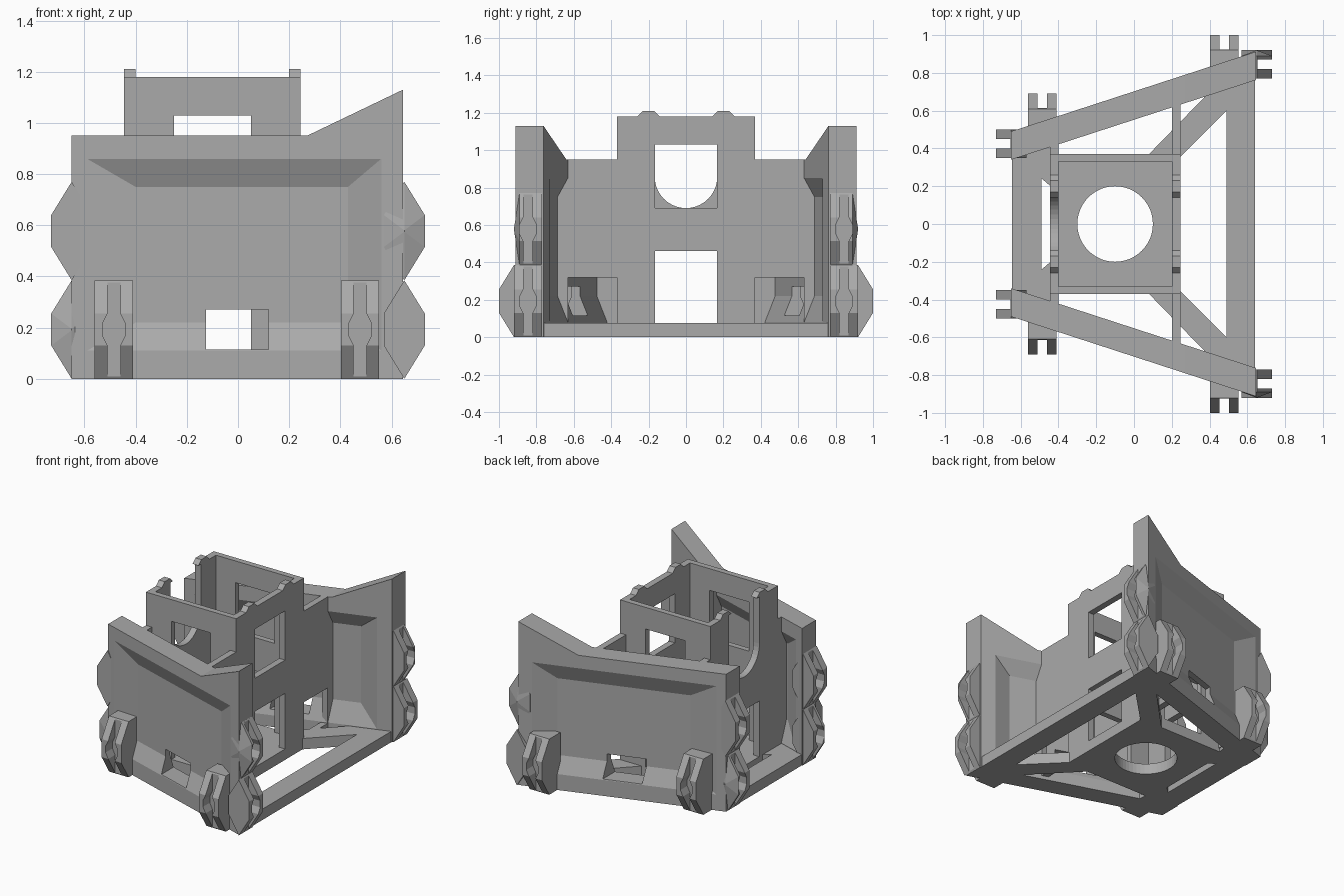
import bpy, bmesh, math
from mathutils import Vector

cube = bpy.data.objects.get("Cube")
if cube:
    bpy.data.objects.remove(cube)

grey = bpy.data.materials.new("plain_grey")
grey.use_nodes = True
COLOUR = (0.4, 0.4, 0.4, 1)
grey.diffuse_color = COLOUR
grey.node_tree.nodes["Principled BSDF"].inputs["Base Color"].default_value = COLOUR

SLOPE = 0.3256       # plan angle of the side walls
INNER, OUTER = 0.552, 0.702
SLAB = 0.075


def loft(name, ring_a, ring_b, shear=0.0):
    """Solid between two matching 3D rings, optionally sheared in plan."""
    bm = bmesh.new()
    rings = [[bm.verts.new((x, y + x * shear, z)) for x, y, z in r] for r in (ring_a, ring_b)]
    a, b = rings
    bm.faces.new(a)
    bm.faces.new(b[::-1])
    for i in range(len(a)):
        j = (i + 1) % len(a)
        bm.faces.new((a[i], b[i], b[j], a[j]))
    bmesh.ops.recalc_face_normals(bm, faces=bm.faces)
    mesh = bpy.data.meshes.new(name)
    bm.to_mesh(mesh)
    bm.free()
    mesh.materials.append(grey)
    obj = bpy.data.objects.new(name, mesh)
    bpy.context.scene.collection.objects.link(obj)
    return obj


def prism(name, pts, axis, lo, hi, shear=0.0):
    """Extrude a 2D outline along x, y or z."""
    def ring(d):
        return [{"x": (d, p, q), "y": (p, d, q), "z": (p, q, d)}[axis] for p, q in pts]
    return loft(name, ring(lo), ring(hi), shear)


def rect(a, b, c, d):
    return [(a, c), (b, c), (b, d), (a, d)]


def cut(obj, *cutters):
    """Subtract the cutters for good and delete them."""
    for c in cutters:
        mod = obj.modifiers.new("cut", "BOOLEAN")
        mod.operation, mod.solver, mod.object = "DIFFERENCE", "EXACT", c
    graph = bpy.context.evaluated_depsgraph_get()
    mesh = bpy.data.meshes.new_from_object(obj.evaluated_get(graph))
    obj.modifiers.clear()
    obj.data = mesh
    for c in cutters:
        bpy.data.objects.remove(c)
    return obj


def mirrored(obj):
    """Copy the back part to the front side."""
    twin = obj.copy()
    twin.data = obj.data.copy()
    twin.name = obj.name.replace("back", "front")
    for v in twin.data.vertices:
        v.co.y *= -1
    twin.data.flip_normals()
    bpy.context.scene.collection.objects.link(twin)


# Base plate with the round hole, end bars and braces
hole = [(-0.1 + 0.2 * math.cos(math.tau * i / 48), 0.2 * math.sin(math.tau * i / 48)) for i in range(48)]
cut(prism("base_plate", rect(-0.445, 0.245, -0.37, 0.37), "z", 0, SLAB),
    prism("hole_cutter", hole, "z", -0.1, 0.2))
prism("wide_end_bar", [(0.49, -0.72), (0.64, -0.77), (0.64, 0.77), (0.49, 0.72)], "z", 0, SLAB)
prism("narrow_end_bar", [(-0.645, -0.35), (-0.49, -0.4), (-0.49, 0.4), (-0.645, 0.35)], "z", 0, SLAB)
mirrored(prism("back_brace", [(0.07, 0.36), (0.23, 0.34), (0.5, 0.61), (0.5, 0.74), (0.4, 0.7)], "z", 0, SLAB))
mirrored(prism("back_brace_short", [(-0.5, 0.25), (-0.43, 0.19), (-0.4, 0.43), (-0.5, 0.4)], "z", 0, SLAB))


# Cross walls with wings reaching the side walls
def cross_wall(name, x0, x1, wing):
    half = [(wing, SLAB - 0.05), (wing, 0.95), (0.37, 0.95), (0.37, 1.18)]
    outline = half + [(-y, z) for y, z in reversed(half)]
    wall = prism(name, outline, "x", x0, x1)
    for y in (-0.2, 0.2):
        prism(name + "_bump", [(y - 0.06, 1.18), (y - 0.03, 1.21), (y + 0.03, 1.21), (y + 0.06, 1.18)], "x", x0, x1)
    return wall


def window(pts, axis, lo, hi):
    return prism("window_cutter", pts, axis, lo, hi)


cut(cross_wall("wide_side_cross_wall", 0.2, 0.245, 0.69),
    window(rect(-0.165, 0.165, 0.69, 1.03), "x", 0.1, 0.3),
    window(rect(-0.165, 0.165, SLAB, 0.46), "x", 0.1, 0.3),
    window(rect(0.37, 0.63, SLAB, 0.32), "x", 0.1, 0.3),
    window(rect(-0.63, -0.37, SLAB, 0.32), "x", 0.1, 0.3))
arc = [(0.167 * math.cos(math.pi * i / 20), 0.857 - 0.167 * math.sin(math.pi * i / 20)) for i in range(21)]
cut(cross_wall("narrow_side_cross_wall", -0.445, -0.4, 0.48),
    window(arc + [(-0.167, 1.4), (0.167, 1.4)], "x", -0.5, -0.3),
    window(rect(-0.165, 0.165, SLAB, 0.46), "x", -0.5, -0.3))

# Long walls of the central box
mirrored(cut(prism("back_box_wall", rect(-0.42, 0.22, SLAB - 0.05, 1.18), "y", 0.33, 0.37),
             window(rect(-0.25, 0.05, 0.69, 1.03), "y", 0.2, 0.5),
             window(rect(-0.25, 0.05, SLAB, 0.46), "y", 0.2, 0.5)))


# Angled side walls, dished on both faces
def dish(y_face, y_deep, rim, floor):
    over = 2 * y_face - y_deep
    grown = [f - 2 * (f - r) for f, r in zip(floor, rim)]
    grown = [r + (r - f) for r, f in zip(rim, floor)]
    ring_a = [(x, over, z) for x, z in rect(*grown)]
    ring_b = [(x, y_deep, z) for x, z in rect(*floor)]
    return loft("dish_cutter", ring_a, ring_b, SLOPE)


outline = [(-0.65, 0), (0.645, 0), (0.645, 1.13), (0.27, 0.95), (-0.65, 0.95)]
mirrored(cut(prism("back_side_wall", outline, "y", INNER, OUTER, SLOPE),
             dish(OUTER, OUTER - 0.05, (-0.59, 0.56, 0.11, 0.86), (-0.4, 0.43, 0.22, 0.75)),
             dish(INNER, INNER + 0.055, (-0.59, 0.55, 0.08, 0.85), (-0.46, 0.42, 0.22, 0.75)),
             prism("window_cutter", rect(-0.125, 0.12, 0.115, 0.27), "y", 0.3, 1.0, SLOPE)))


# Forked hexagonal clips
def clip(name, axis, centre, t0, z0, inner, side, bump=False):
    t1, tm = t0 + 0.15, t0 + 0.075
    tip, back = centre + side * 0.08, centre - side * inner
    prof = [(centre, z0), (tip, z0 + 0.13), (tip, z0 + 0.255), (centre, z0 + 0.385)]
    if axis == "y":      # outline in x-z, pointed on both sides
        prof += [(back, z0 + 0.255), (back, z0 + 0.13)]
    else:                # outline in y-z, running back into the wall
        prof += [(back, z0 + 0.385), (back, z0)]
    body = prism(name, prof, axis, t0, t1 - (0.03 if bump else 0))
    slot = []
    for s in (-1, 1):
        half = [(0.025, -0.01), (0.025, 0.13), (0.045, 0.17), (0.045, 0.215), (0.025, 0.255), (0.025, 0.4)]
        slot += [(tm + s * w, z0 + z) for w, z in half[::-s]]
    lo, hi = sorted((centre + side * 0.005, centre + side * 0.12))
    cut(body, prism("slot_cutter", slot, "x" if axis == "y" else "y", lo, hi))
    mirrored(body)
    if bump:             # low pyramid on the outer face
        bm = bmesh.new()
        ring = [bm.verts.new((x, t1 - 0.03, z)) for x, z in prof]
        apex = [bm.verts.new((centre, t1, z0 + h)) for h in (0.19, 0.195)]
        bm.faces.new(ring)
        bmesh.ops.convex_hull(bm, input=ring + apex)
        bmesh.ops.recalc_face_normals(bm, faces=bm.faces)
        mesh = bpy.data.meshes.new(name + "_pyramid")
        bm.to_mesh(mesh)
        bm.free()
        mesh.materials.append(grey)
        obj = bpy.data.objects.new(name + "_pyramid", mesh)
        bpy.context.scene.collection.objects.link(obj)
        mirrored(obj)


for end, x, t, side, bumped in (("wide", 0.65, 0.77, 1, 1), ("narrow", -0.65, 0.35, -1, 0)):
    for level, label in enumerate(("lower", "upper")):
        clip(f"back_{end}_{label}_clip", "y", x, t, level * 0.385, 0.08, side, level == bumped)
clip("back_wide_face_clip", "x", 0.92, 0.402, 0, 0.12, 1)
clip("back_narrow_face_clip", "x", 0.61, -0.56, 0, 0.12, 1)
